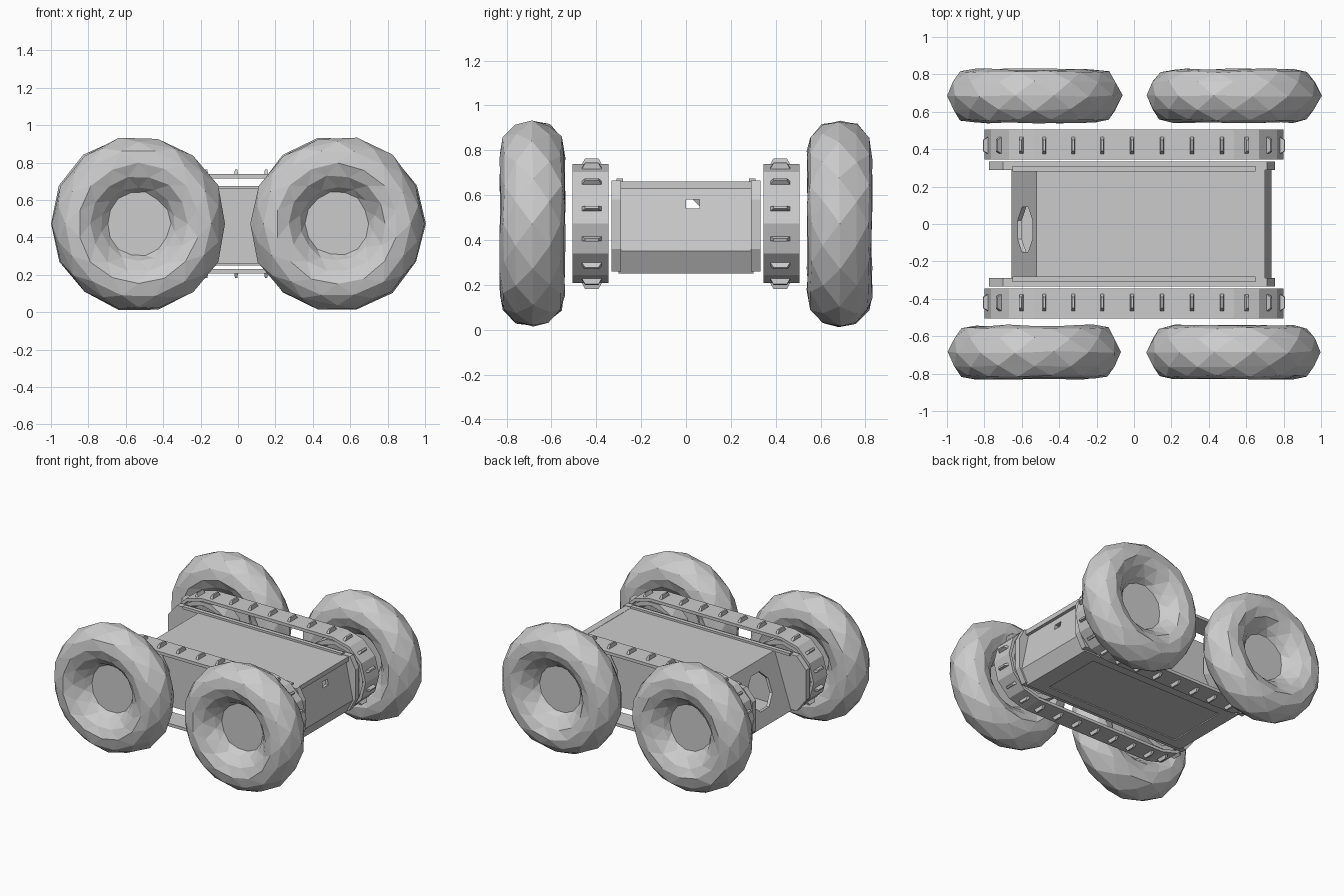
import bpy, bmesh, math, random
from math import pi, sin, cos
from mathutils import Vector, Matrix

if "Cube" in bpy.data.objects:
    bpy.data.objects.remove(bpy.data.objects["Cube"])

random.seed(4)
AXLE_Z = 0.473


def make(name, verts, faces, mirror=False):
    """Mesh object with clean normals, optionally mirrored across y = 0."""
    bm = bmesh.new()
    vs = [bm.verts.new(v) for v in verts]
    for f in faces:
        bm.faces.new([vs[i] for i in f])
    bmesh.ops.recalc_face_normals(bm, faces=bm.faces)
    me = bpy.data.meshes.new(name)
    bm.to_mesh(me)
    bm.free()
    ob = bpy.data.objects.new(name, me)
    bpy.context.collection.objects.link(ob)
    if mirror:
        m = ob.modifiers.new("Mirror", 'MIRROR')
        m.use_axis = (False, True, False)
        m.use_mirror_merge = False
    return ob


def prism(name, outline, y0, y1, mirror=False):
    """Extrude an x-z outline along y."""
    n = len(outline)
    verts = [(x, y, z) for y in (y0, y1) for x, z in outline]
    faces = [tuple(range(n)), tuple(range(n, 2 * n))]
    faces += [(i, (i + 1) % n, n + (i + 1) % n, n + i) for i in range(n)]
    return make(name, verts, faces, mirror)


def box(name, c, s, mirror=False):
    x, z, a, b = c[0], c[2], s[0] / 2, s[2] / 2
    return prism(name, [(x - a, z - b), (x + a, z - b), (x + a, z + b), (x - a, z + b)],
                 c[1] - s[1] / 2, c[1] + s[1] / 2, mirror)


def lathe(name, profile, sides, jitter=0.0, mirror=False, centre=(0, 0, 0)):
    """Revolve (radius, y) points round y with staggered, triangulated rings."""
    verts, faces = [], []
    for k, (r, y) in enumerate(profile):
        for i in range(sides):
            a = 2 * pi * (i + 0.5 * (k % 2)) / sides
            rr = r - random.random() * jitter
            verts.append((centre[0] + rr * cos(a), centre[1] + y + random.uniform(-jitter, jitter) * 0.4,
                          centre[2] + rr * sin(a)))
    for k in range(len(profile) - 1):
        for i in range(sides):
            j = (i + 1) % sides
            a, b, c, d = k * sides + i, k * sides + j, (k + 1) * sides + i, (k + 1) * sides + j
            faces += [(a, b, c), (b, d, c)] if k % 2 == 0 else [(a, d, c), (a, b, d)]
    last = (len(profile) - 1) * sides
    faces += [tuple(range(sides)), tuple(range(last, last + sides))]
    return make(name, verts, faces, mirror)


def cut(ob, cutter):
    m = ob.modifiers.new("Cut", 'BOOLEAN')
    m.operation = 'DIFFERENCE'
    m.solver = 'EXACT'
    m.object = cutter
    bpy.context.view_layer.objects.active = ob
    bpy.ops.object.modifier_apply(modifier=m.name)
    bpy.data.objects.remove(cutter)


# Four faceted balloon wheels with a dished hub
tyre = [(0.175, 0.02), (0.205, 0.06), (0.265, 0.118), (0.33, 0.143), (0.40, 0.128),
        (0.447, 0.075), (0.474, 0.0), (0.447, -0.075), (0.40, -0.128), (0.33, -0.143),
        (0.265, -0.118), (0.205, -0.06), (0.175, -0.02)]
for sx, lr in ((-1, "left"), (1, "right")):
    for sy, fb in ((-1, "front"), (1, "back")):
        lathe(f"wheel_{fb}_{lr}", tyre, 14, 0.012, centre=(sx * 0.532, sy * 0.685, AXLE_Z))


# Track belts: thin loops with faceted ends
def stadium(r, seg=6, half=0.535):
    pts = []
    for side in (1, -1):
        for i in range(seg + 1):
            a = -pi / 2 + pi * i / seg
            pts.append((side * (half + r * cos(a)), AXLE_Z + side * r * sin(a)))
    return pts


outer, inner = stadium(0.265), stadium(0.243)
n = len(outer)
belt_verts = [(x, y, z) for y in (0.345, 0.505) for loop in (outer, inner) for x, z in loop]
belt_faces = []
for i in range(n):
    j = (i + 1) % n
    belt_faces += [(i, j, n + j, n + i), (2 * n + i, 2 * n + j, 3 * n + j, 3 * n + i),
                   (i, j, 2 * n + j, 2 * n + i), (n + i, n + j, 3 * n + j, 3 * n + i)]
make("track_belt", belt_verts, belt_faces, mirror=True)

# Small wedge cleats spaced along the belts
spots = []
for x in (-0.48, -0.325, -0.17, -0.01, 0.15, 0.31, 0.47):
    spots += [(x, 0.265, 0, 0), (x, 0.265, pi, 0)]
for side in (-1, 1):
    for deg in (15, 45, 75, 105, 135, 165):
        spots.append((side * 0.535, 0.255, side * math.radians(deg), 1))
cv, cf = [], []
for x, r, ang, at_end in spots:
    up = Vector((sin(ang), 0, cos(ang)))
    along = Vector((cos(ang), 0, -sin(ang)))
    base = Vector((x, 0.42, AXLE_Z)) + up * (r - 0.01)
    half = 0.05
    k = len(cv)
    for h, w, l in ((0, 0.012, half), (0.036, 0.006, half * 0.6)):
        for a, b in ((-1, -1), (1, -1), (1, 1), (-1, 1)):
            cv.append(base + up * h + along * (a * w) + Vector((0, b * l, 0)))
    cf += [(k, k + 1, k + 2, k + 3), (k + 4, k + 5, k + 6, k + 7)]
    cf += [(k + i, k + (i + 1) % 4, k + 4 + (i + 1) % 4, k + 4 + i) for i in range(4)]
make("track_cleats", cv, cf, mirror=True)

# Pulleys inside the belt ends
pulley = [(0.07, 0.04), (0.10, 0.015), (0.19, 0.03), (0.205, 0.065), (0.238, 0.065),
          (0.238, -0.065), (0.205, -0.065), (0.19, -0.03), (0.10, -0.015), (0.07, -0.04)]
for sx, lr in ((-1, "left"), (1, "right")):
    lathe(f"track_pulley_{lr}", pulley, 12, mirror=True, centre=(sx * 0.535, 0.425, AXLE_Z))

# Hollow hull with sloped ends
hull = prism("hull", [(-0.52, 0.66), (0.67, 0.66), (0.735, 0.35), (0.68, 0.25), (-0.655, 0.25)], -0.30, 0.30)
cut(hull, prism("cavity", [(-0.50, 0.64), (0.65, 0.64), (0.712, 0.35), (0.668, 0.27), (-0.628, 0.27)], -0.28, 0.28))

# Octagonal port in the left end, small slot in the right end
port = [(0.13 * cos(pi / 8 + i * pi / 4), 0.13 * sin(pi / 8 + i * pi / 4)) for i in range(8)]
pv = [(x, -0.03 + a, 0.47 + b) for x in (-0.75, -0.45) for a, b in port]
cut(hull, make("port_cutter", pv, [tuple(range(8)), tuple(range(8, 16))] +
               [(i, (i + 1) % 8, 8 + (i + 1) % 8, 8 + i) for i in range(8)]))
cut(hull, box("slot_cutter", (0.7, 0.03, 0.56), (0.2, 0.06, 0.04)))

# Shallow recessed panel under the hull
cut(hull, box("belly_cutter", (0.0, 0, 0.245), (1.1, 0.46, 0.026)))

# Side plates that overhang both ends
prism("side_plate", [(-0.70, 0.26), (-0.775, 0.36), (-0.775, 0.58), (-0.70, 0.665), (0.71, 0.665),
                     (0.755, 0.58), (0.755, 0.36), (0.70, 0.26)], 0.29, 0.333, mirror=True)
# Raised rails on the deck edges and a lip across the right end
box("deck_rail", (0.0, 0.295, 0.665), (1.30, 0.03, 0.02), mirror=True)
box("end_lip", (0.675, 0, 0.645), (0.05, 0.58, 0.034))
